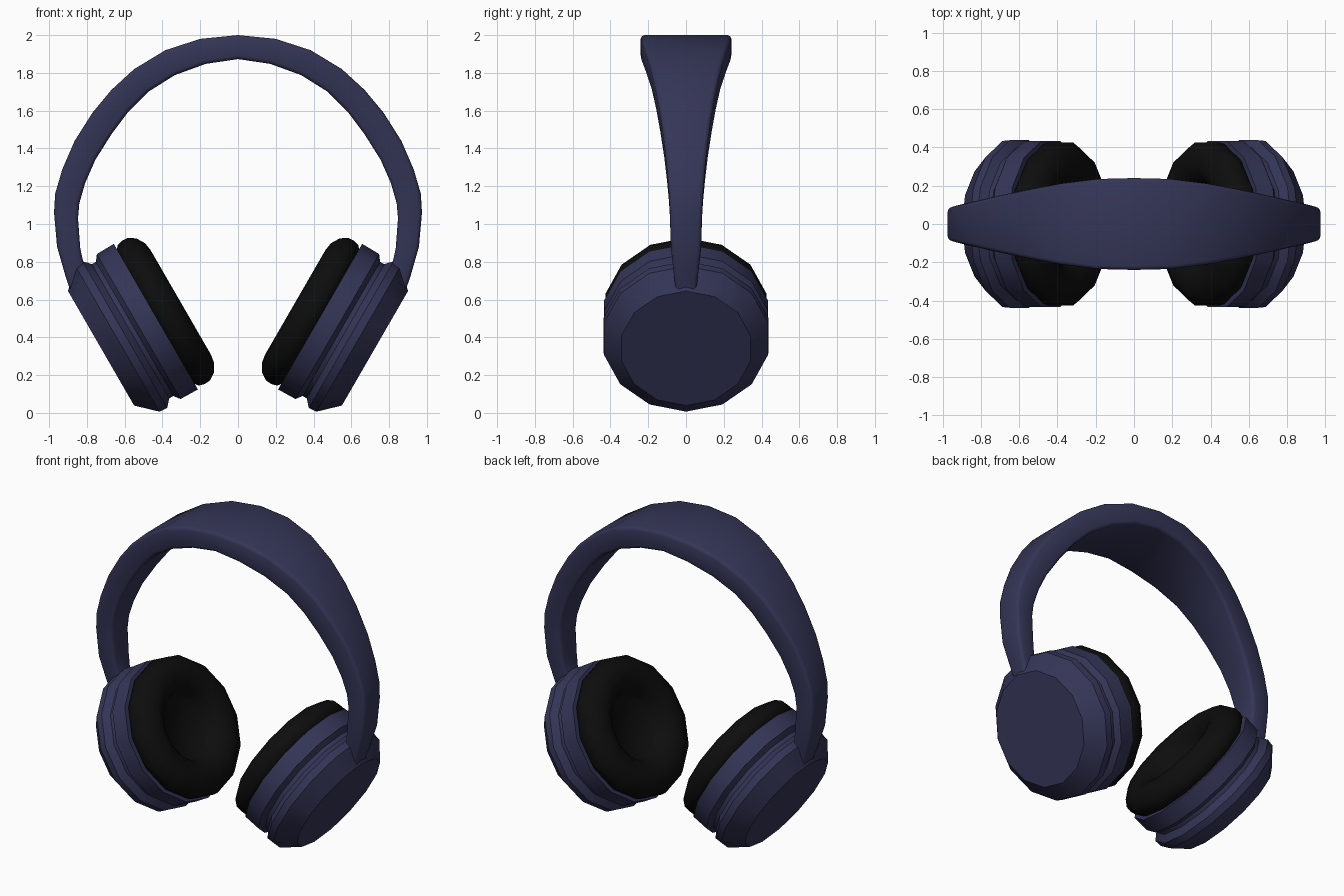
import bpy, bmesh, math
from mathutils import Vector

if "Cube" in bpy.data.objects:
    bpy.data.objects.remove(bpy.data.objects["Cube"])

SIDES = 14


def material(name, rgb):
    m = bpy.data.materials.new(name)
    m.diffuse_color = (*rgb, 1)
    m.use_nodes = True
    m.node_tree.nodes["Principled BSDF"].inputs["Base Color"].default_value = m.diffuse_color
    return m


navy = material("navy", (0.035, 0.036, 0.095))
black = material("black", (0.004, 0.004, 0.004))


def loft(name, rings, mat, angle, mirror=False):
    """Skin a list of closed rings, cap both ends, shade by angle."""
    bm = bmesh.new()
    loops = [[bm.verts.new(p) for p in ring] for ring in rings]
    n = len(loops[0])
    for a, b in zip(loops, loops[1:]):
        for i in range(n):
            j = (i + 1) % n
            bm.faces.new((a[i], a[j], b[j], b[i]))
    bm.faces.new(loops[0])
    bm.faces.new(loops[-1])
    bmesh.ops.recalc_face_normals(bm, faces=bm.faces)
    me = bpy.data.meshes.new(name)
    bm.to_mesh(me)
    bm.free()
    me.materials.append(mat)
    ob = bpy.data.objects.new(name, me)
    bpy.context.collection.objects.link(ob)
    bpy.ops.object.select_all(action='DESELECT')
    ob.select_set(True)
    bpy.context.view_layer.objects.active = ob
    bpy.ops.object.shade_smooth_by_angle(angle=math.radians(angle))
    if mirror:
        ob.modifiers.new("mirror", 'MIRROR')
    return ob


# Tilted ear-cup frame: outer face centre, inward axis, in-plane up
CENTRE = Vector((0.725, 0, 0.342))
INWARD = Vector((-math.cos(math.radians(30)), 0, 0.5))
UP = Vector((0.5, 0, math.cos(math.radians(30))))
SIDE = Vector((0, 1, 0))


def turned(profile):
    """Rings of (depth, radius) around the ear-cup axis."""
    steps = [2 * math.pi * k / SIDES for k in range(SIDES)]
    return [[CENTRE + INWARD * t + (UP * math.cos(a) + SIDE * math.sin(a)) * r
             for a in steps] for t, r in profile]


# Ear cup shells with a groove around the middle
loft("ear_cup", turned([(0, .35), (.10, .445), (.145, .449), (.18, .41), (.205, .41),
                        (.23, .443), (.335, .445), (.335, .40)]), navy, 30, True)

# Padded cushions with a sunken centre
loft("ear_cushion", turned([(.325, .40), (.35, .43), (.38, .438), (.415, .436), (.453, .41),
                            (.480, .365), (.487, .32), (.475, .27), (.44, .225),
                            (.395, .205), (.375, .19)]), black, 60, True)

# Headband stations: outer x, outer z, inner x, inner z, half width
half = [
    (0, 2.0, 0, 1.873, .24),
    (.20, 1.98, .17, 1.848, .235),
    (.385, 1.92, .335, 1.788, .212),
    (.55, 1.82, .475, 1.70, .182),
    (.67, 1.71, .58, 1.595, .158),
    (.77, 1.59, .67, 1.475, .136),
    (.865, 1.44, .755, 1.34, .115),
    (.93, 1.29, .81, 1.215, .10),
    (.968, 1.16, .84, 1.11, .09),
    (.974, 1.06, .847, 1.03, .085),
    (.958, .88, .835, .87, .08),
    (.915, .73, .815, .78, .065),
    (.885, .64, .79, .74, .055),
]
stations = [(-a, b, -c, d, w) for a, b, c, d, w in reversed(half[1:])] + half


def band_section(ox, oz, ix, iz, w, bevel=0.02):
    """Rounded rectangle between the inner and outer arch."""
    outer, inner = Vector((ox, 0, oz)), Vector((ix, 0, iz))
    mid, out = (outer + inner) / 2, (outer - inner).normalized()
    h = (outer - inner).length / 2
    ring = []
    for q, (sy, so) in enumerate([(1, 1), (-1, 1), (-1, -1), (1, -1)]):
        for s in range(3):
            a = math.radians(90 * q + 45 * s)
            y = sy * (w - bevel) + bevel * math.cos(a)
            d = so * (h - bevel) + bevel * math.sin(a)
            ring.append(mid + out * d + SIDE * y)
    return ring


loft("headband", [band_section(*s) for s in stations], navy, 50)
